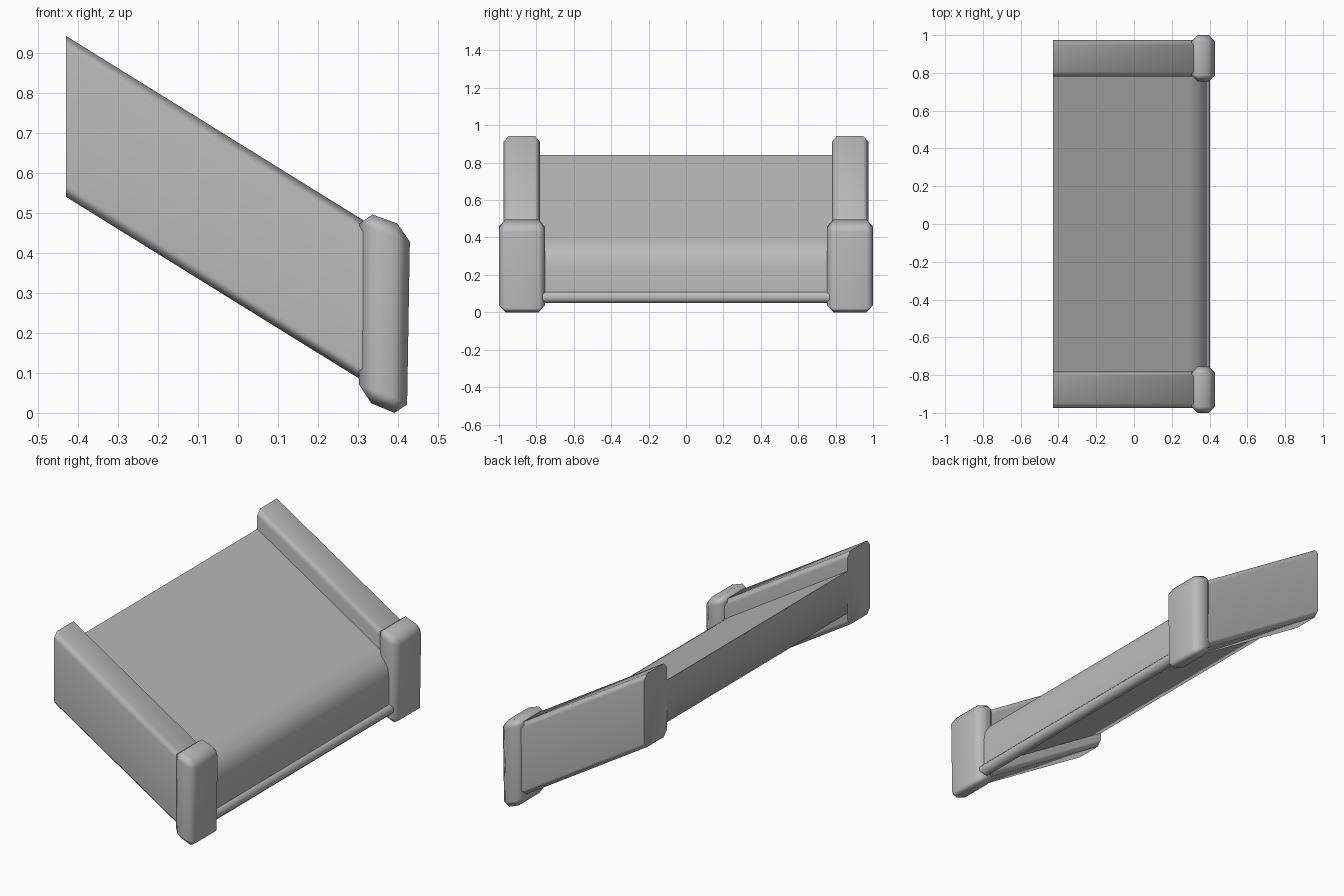
import bpy, bmesh, math
from mathutils import Vector

cube = bpy.data.objects.get("Cube")
if cube:
    bpy.data.objects.remove(cube)

grey = bpy.data.materials.new("plain grey")
grey.use_nodes = True
grey.diffuse_color = (0.5, 0.5, 0.5, 1)
grey.node_tree.nodes["Principled BSDF"].inputs["Base Color"].default_value = (0.5, 0.5, 0.5, 1)

BACK = -0.43
SLOPE = -0.62


def prism(name, profile, y0, y1, bevel=0.0, keep=None):
    """Extrude an x-z profile along y and bevel the edges that keep() accepts."""
    bm = bmesh.new()
    face = bm.faces.new([bm.verts.new((x, y0, z)) for x, z in profile])
    moved = bmesh.ops.extrude_face_region(bm, geom=[face])["geom"]
    bmesh.ops.translate(bm, vec=(0, y1 - y0, 0),
                        verts=[v for v in moved if isinstance(v, bmesh.types.BMVert)])
    bmesh.ops.recalc_face_normals(bm, faces=bm.faces)
    if bevel:
        edges = [e for e in bm.edges if keep is None or keep(e)]
        bmesh.ops.bevel(bm, geom=edges, offset=bevel, segments=1, affect='EDGES')
        bmesh.ops.recalc_face_normals(bm, faces=bm.faces)
    mesh = bpy.data.meshes.new(name)
    bm.to_mesh(mesh)
    bm.free()
    mesh.materials.append(grey)
    obj = bpy.data.objects.new(name, mesh)
    bpy.context.collection.objects.link(obj)
    # smooth rounded edges while broad faces stay flat
    bpy.ops.object.select_all(action='DESELECT')
    obj.select_set(True)
    bpy.context.view_layer.objects.active = obj
    bpy.ops.object.shade_smooth_by_angle(angle=math.radians(62))
    weighted = obj.modifiers.new("flat faces", 'WEIGHTED_NORMAL')
    weighted.keep_sharp = True
    return obj


def sloped(x, z):
    """Point on a line that starts at height z at the back and runs downhill."""
    return (x, z + SLOPE * (x - BACK))


def runs_downhill(edge):
    a, b = (v.co for v in edge.verts)
    return abs(a.x - b.x) > 0.1


# Sloping side rails and the rounded posts at their low ends
rail = [sloped(BACK, 0.942), sloped(0.36, 0.942), sloped(0.36, 0.54), sloped(BACK, 0.54)]
post = [(0.304, 0.507), (0.43, 0.462), (0.422, -0.013), (0.302, 0.037)]
for side, sign in (("left", 1), ("right", -1)):
    prism(f"{side}_rail", rail, sign * 0.78, sign * 0.975, 0.026, runs_downhill)
    prism(f"{side}_post", post, sign * 0.755, sign * 1.0, 0.034)

# Central ramp with a rounded front brow
ramp = [sloped(BACK, 0.84), sloped(0.29, 0.84), (0.345, 0.352), (0.376, 0.305),
        (0.384, 0.25), (0.385, 0.09), (0.36, 0.09), sloped(0.33, 0.61), sloped(BACK, 0.61)]
prism("ramp", ramp, -0.79, 0.79)

# Round lip along the bottom of the front face
lip = [(0.373 + 0.032 * math.cos(i * math.pi / 4 + math.pi / 8),
        0.08 + 0.032 * math.sin(i * math.pi / 4 + math.pi / 8)) for i in range(8)]
prism("front_lip", lip, -0.77, 0.77)
